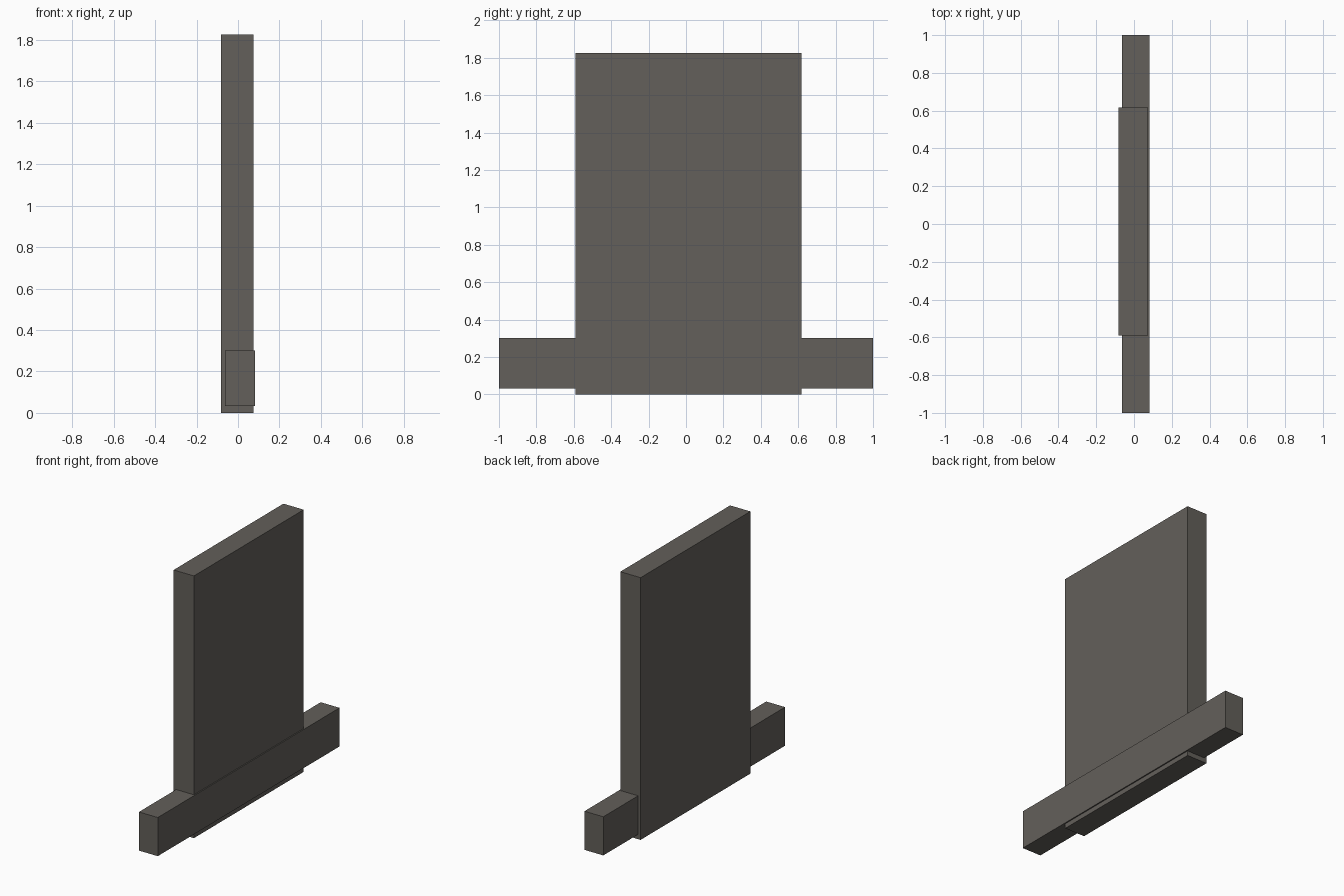
import bpy
from mathutils import Vector

if "Cube" in bpy.data.objects:
    bpy.data.objects.remove(bpy.data.objects["Cube"])

# One warm dark grey for the whole model
grey = bpy.data.materials.new("warm_dark_grey")
grey.diffuse_color = (0.125, 0.115, 0.103, 1.0)
grey.use_nodes = True
grey.node_tree.nodes["Principled BSDF"].inputs["Base Color"].default_value = grey.diffuse_color


def box(name, low, high):
    """Axis-aligned box spanning two opposite corners."""
    low, high = Vector(low), Vector(high)
    bpy.ops.mesh.primitive_cube_add(size=1, location=(low + high) / 2)
    obj = bpy.context.object
    obj.name = name
    obj.scale = high - low
    bpy.ops.object.transform_apply(location=False, rotation=False, scale=True)
    obj.data.materials.append(grey)
    return obj


# Tall upright slab
box("upright_panel", (-0.082, -0.591, 0.0), (0.074, 0.617, 1.826))

# Long low bar crossing the slab, standing slightly proud on the right side
box("cross_bar", (-0.063, -1.0, 0.033), (0.082, 1.0, 0.302))
